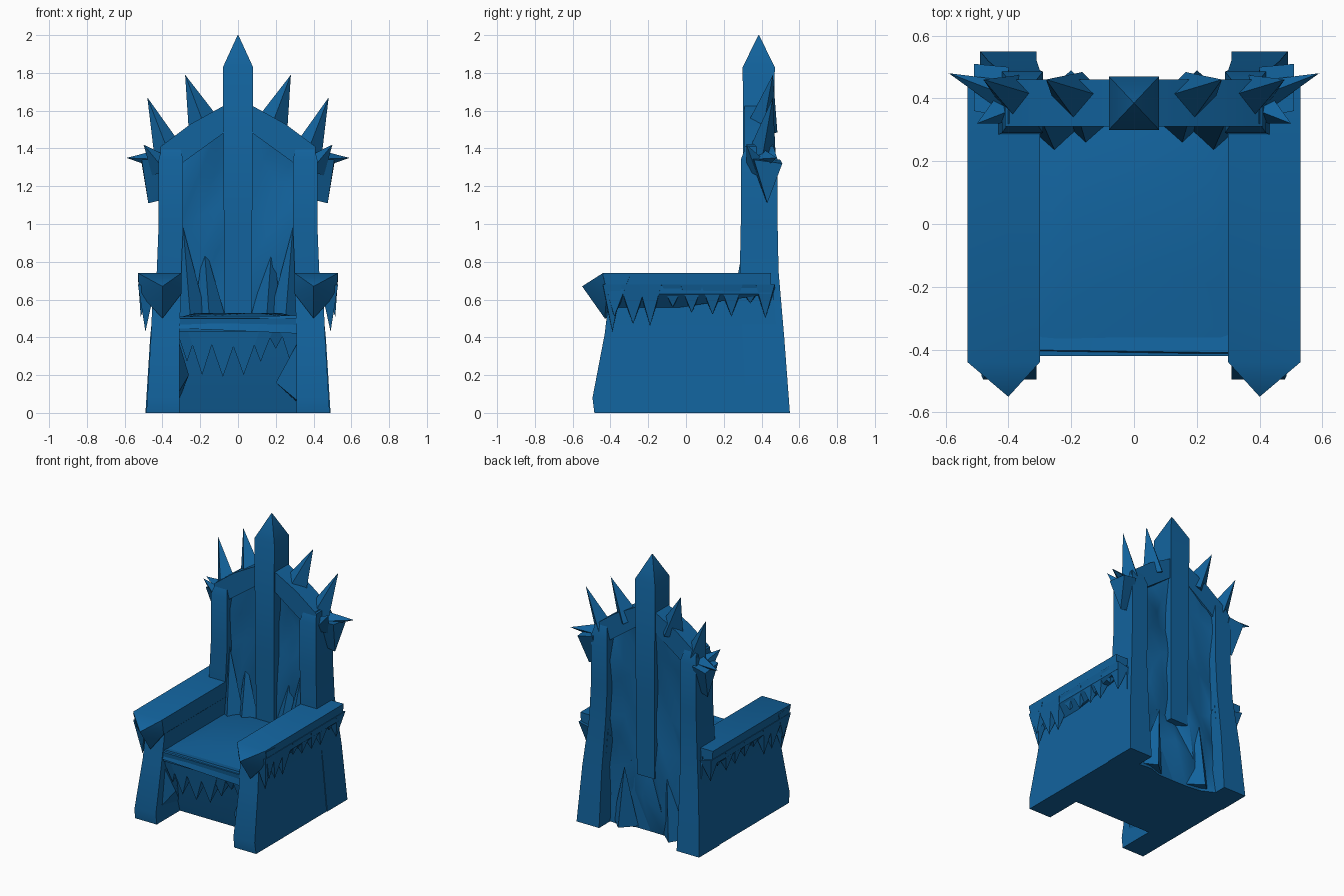
import bpy, bmesh, math, random
from mathutils import Vector

random.seed(4)
if "Cube" in bpy.data.objects:
    bpy.data.objects.remove(bpy.data.objects["Cube"])

ice = bpy.data.materials.new("deep ice blue")
ice.use_nodes = True
colour = (0.006, 0.125, 0.34, 1)
ice.diffuse_color = colour
shader = ice.node_tree.nodes["Principled BSDF"]
shader.inputs["Base Color"].default_value = colour
shader.inputs["Roughness"].default_value = 0.6


def finish(name, bm, angle=35):
    mesh = bpy.data.meshes.new(name)
    bmesh.ops.recalc_face_normals(bm, faces=bm.faces)
    bm.to_mesh(mesh)
    bm.free()
    mesh.materials.append(ice)
    obj = bpy.data.objects.new(name, mesh)
    bpy.context.collection.objects.link(obj)
    bpy.ops.object.select_all(action="DESELECT")
    obj.select_set(True)
    bpy.context.view_layer.objects.active = obj
    bpy.ops.object.shade_smooth_by_angle(angle=math.radians(angle))
    return obj


def ring(x0, x1, y0, y1, z):
    return [(x0, y0, z), (x1, y0, z), (x1, y1, z), (x0, y1, z)]


def loft(name, rings, side=1):
    """Skin a stack of four-point rings, mirrored in x by side."""
    bm = bmesh.new()
    rows = [[bm.verts.new((x * side, y, z)) for x, y, z in r] for r in rings]
    for a, b in zip(rows, rows[1:]):
        for i in range(4):
            j = (i + 1) % 4
            bm.faces.new((a[i], a[j], b[j], b[i]))
    bm.faces.new(rows[0])
    bm.faces.new(rows[-1])
    return finish(name, bm)


def shard(name, points, side=1):
    """Faceted crystal wrapped round a few points."""
    bm = bmesh.new()
    for x, y, z in points:
        bm.verts.new((x * side, y, z))
    found = bmesh.ops.convex_hull(bm, input=bm.verts)
    bmesh.ops.delete(bm, geom=found["geom_interior"], context="VERTS")
    return finish(name, bm)


def spike(name, base, tip, radius, side=1):
    """Four-sided spike from a base centre to a tip."""
    base, tip = Vector(base), Vector(tip)
    axis = (tip - base).normalized()
    u = axis.cross(Vector((0, 1, 0))).normalized()
    v = axis.cross(u)
    pts = [base + u * radius, base - u * radius,
           base + v * radius * 0.9, base - v * radius * 0.9, tip]
    return shard(name, pts, side)


# Paired parts
for side, word in ((1, "left"), (-1, "right")):
    # side wall with a splayed foot
    loft(word + "_side_wall", [
        ring(0.31, 0.485, -0.485, 0.52, 0), ring(0.31, 0.48, -0.495, 0.52, 0.08),
        ring(0.31, 0.46, -0.43, 0.48, 0.42), ring(0.30, 0.45, -0.40, 0.46, 0.68)], side)
    # back post
    loft(word + "_back_post", [
        ring(0.31, 0.49, 0.32, 0.55, 0), ring(0.31, 0.465, 0.30, 0.52, 0.4),
        ring(0.30, 0.43, 0.285, 0.49, 0.75), ring(0.29, 0.42, 0.29, 0.485, 1.0),
        ring(0.29, 0.42, 0.29, 0.485, 1.34), ring(0.31, 0.40, 0.32, 0.46, 1.42)], side)
    # sloping top beam
    shard(word + "_top_beam", [
        (x, y, z) for x, low, high in ((0.41, 1.24, 1.41), (0.25, 1.37, 1.53), (0.05, 1.5, 1.64))
        for y in (0.31, 0.46) for z in (low, high)], side)
    # armrest ending in a beak
    shard(word + "_armrest", ring(0.30, 0.53, -0.44, 0.45, 0.74)
          + ring(0.30, 0.52, -0.42, 0.45, 0.63)
          + [(0.40, -0.55, 0.67), (0.40, -0.43, 0.50)], side)
    # icicles along the outer edge of the armrest
    for y, low, half in ((-0.39, 0.43, 0.05), (-0.28, 0.47, 0.07), (-0.19, 0.46, 0.06),
                         (-0.07, 0.56, 0.06), (0.03, 0.53, 0.06), (0.14, 0.52, 0.06),
                         (0.24, 0.51, 0.06), (0.34, 0.58, 0.06), (0.42, 0.50, 0.05)):
        shard(word + "_armrest_icicle", [
            (0.44, y - half, 0.66), (0.44, y + half, 0.66), (0.53, y - half, 0.68),
            (0.53, y + half, 0.68), (0.49, y, low)], side)
    # icicle at the front outer corner
    shard(word + "_corner_icicle", [(0.53, -0.44, 0.73), (0.44, -0.44, 0.7),
          (0.53, -0.3, 0.72), (0.45, -0.3, 0.68), (0.515, -0.38, 0.51)], side)
    # crown of spikes
    crown = (((0.36, 0.40, 1.36), (0.48, 0.46, 1.67), 0.085),
             ((0.17, 0.40, 1.50), (0.28, 0.46, 1.79), 0.095),
             ((0.36, 0.39, 1.34), (0.59, 0.48, 1.35), 0.07))
    for base, tip, radius in crown:
        spike(word + "_crown_spike", base, tip, radius, side)
    # hanging shard and spur below the side spike
    shard(word + "_hanging_shard", [
        (0.40, 0.34, 1.35), (0.40, 0.50, 1.34), (0.51, 0.36, 1.34),
        (0.51, 0.51, 1.32), (0.39, 0.42, 1.13), (0.475, 0.43, 1.11)], side)
    spike(word + "_shoulder_spur", (0.40, 0.38, 1.30), (0.50, 0.32, 1.42), 0.07, side)
    # crystals growing where the back meets the seat
    spike(word + "_seat_crystal", (0.25, 0.31, 0.48), (0.29, 0.32, 0.98), 0.09, side)
    spike(word + "_inner_crystal", (0.15, 0.33, 0.48), (0.18, 0.35, 0.90), 0.09, side)
    # crystals at the rear foot of the back
    spike(word + "_rear_crystal", (0.2, 0.40, 0.02), (0.17, 0.46, 0.45), 0.10, side)

# Centre post and its point
loft("centre_post", [
    ring(-0.07, 0.07, 0.31, 0.46, 0.42), ring(-0.075, 0.075, 0.305, 0.465, 1.0),
    ring(-0.08, 0.08, 0.30, 0.47, 1.83), ring(-0.002, 0.002, 0.383, 0.387, 2.0)])

# Rough ice sheet between the posts
bm = bmesh.new()
cols, rows = 7, 8
grid = {}
for layer, depth in ((0, 0.35), (1, 0.43)):
    for i in range(cols):
        x = -0.32 + 0.64 * i / (cols - 1)
        top = 1.58 - 0.65 * abs(x)
        for j in range(rows):
            z = top * j / (rows - 1)
            inner = 0 < i < cols - 1 and 0 < j < rows - 1
            jig = random.uniform(-1, 1) * inner
            grid[layer, i, j] = bm.verts.new(
                (x + 0.03 * jig, depth + 0.035 * random.uniform(-1, 1), z + 0.05 * jig))
for i in range(cols - 1):
    for j in range(rows - 1):
        for layer in (0, 1):
            a, b, c, d = (grid[layer, p, q] for p, q in
                          ((i, j), (i + 1, j), (i + 1, j + 1), (i, j + 1)))
            bm.faces.new((a, b, c))
            bm.faces.new((a, c, d))
for i in range(cols - 1):
    for j in (0, rows - 1):
        bm.faces.new((grid[0, i, j], grid[0, i + 1, j], grid[1, i + 1, j], grid[1, i, j]))
for j in range(rows - 1):
    for i in (0, cols - 1):
        bm.faces.new((grid[0, i, j], grid[0, i, j + 1], grid[1, i, j + 1], grid[1, i, j]))
finish("back_ice_sheet", bm, 50)

# Seat slab with a slightly raised rear facet
shard("seat", ring(-0.33, 0.33, -0.41, 0.38, 0.43) + ring(-0.33, 0.33, -0.42, 0.38, 0.50)
      + [(-0.2, -0.2, 0.52), (0.1, -0.16, 0.53), (0.28, -0.2, 0.515),
         (-0.22, 0.3, 0.53), (0.22, 0.3, 0.53)])
shard("seat_front_lip", [(-0.40, -0.40, 0.51), (0.33, -0.41, 0.515), (-0.36, -0.42, 0.45),
                         (0.32, -0.42, 0.42), (-0.33, -0.32, 0.5), (0.33, -0.32, 0.5)])

# Block under the seat
loft("seat_base", [ring(-0.33, 0.33, -0.22, 0.40, 0), ring(-0.33, 0.33, -0.28, 0.40, 0.2),
                   ring(-0.33, 0.33, -0.34, 0.40, 0.46)])

# Icicles along the front of the seat
for x, low, half in ((-0.27, 0.27, 0.06), (-0.19, 0.20, 0.08), (-0.08, 0.19, 0.09),
                     (0.03, 0.20, 0.09), (0.12, 0.27, 0.07), (0.2, 0.34, 0.06), (0.28, 0.26, 0.06)):
    shard("seat_icicle", [(x - half, -0.40, 0.45), (x + half, -0.40, 0.45),
          (x - half, -0.26, 0.45), (x + half, -0.26, 0.45), (x, -0.36, low)])

# Crystals inside the front legs
shard("left_leg_crystal", [(0.32, -0.44, 0.06), (0.32, -0.40, 0.38), (0.20, -0.33, 0.16),
                           (0.32, -0.2, 0.05), (0.32, -0.2, 0.3)])
shard("right_leg_crystal", [(-0.32, -0.44, 0.1), (-0.32, -0.40, 0.4), (-0.26, -0.34, 0.2),
                            (-0.32, -0.2, 0.05), (-0.32, -0.2, 0.3)])
